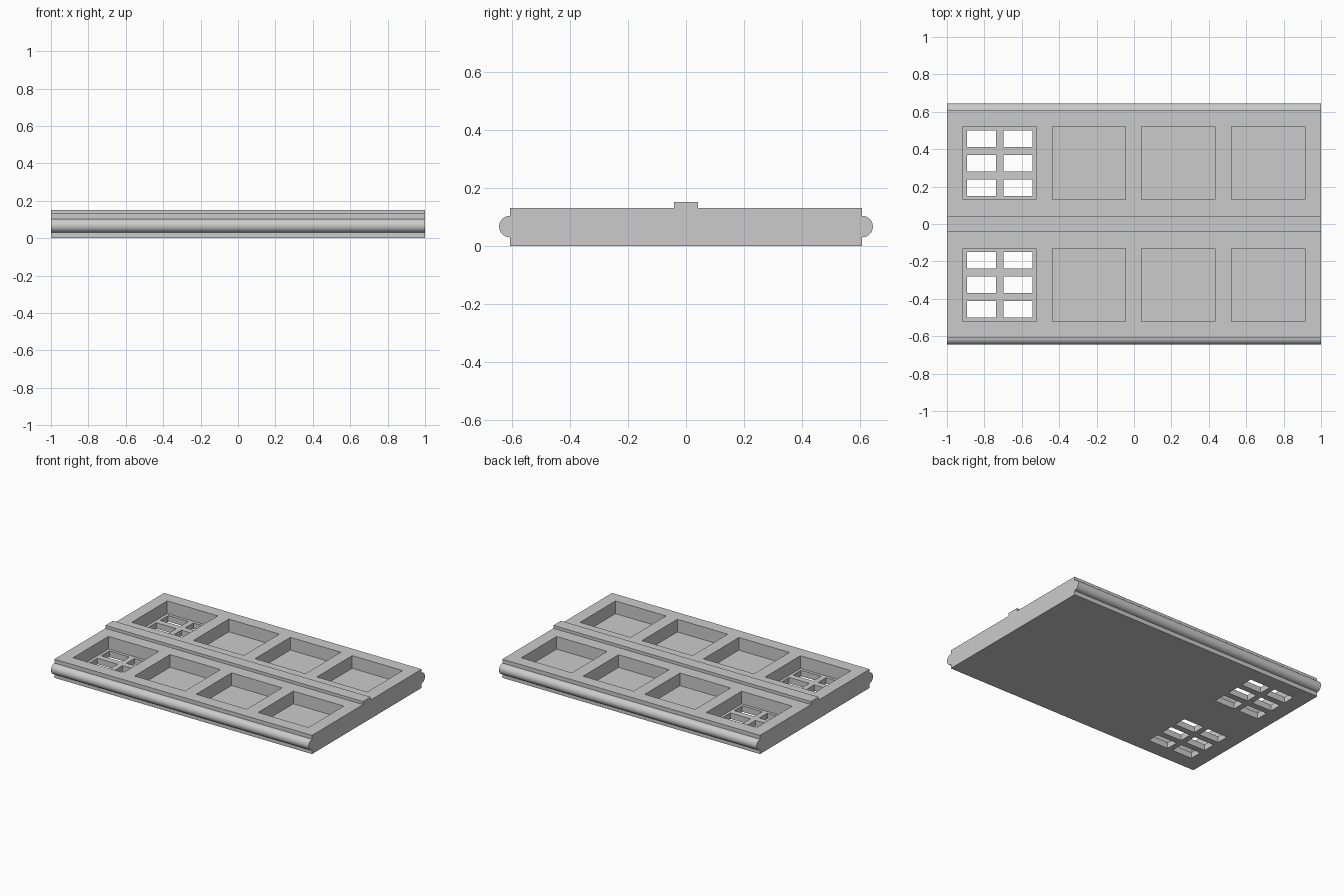
import bpy, bmesh, math
from mathutils import Matrix, Vector

cube = bpy.data.objects.get("Cube")
if cube:
    bpy.data.objects.remove(cube, do_unlink=True)

grey = bpy.data.materials.new("plain_grey")
grey.use_nodes = True
grey.diffuse_color = (0.6, 0.6, 0.6, 1)
grey.node_tree.nodes["Principled BSDF"].inputs["Base Color"].default_value = (0.6, 0.6, 0.6, 1)

HALF_Y, TOP, RIB_TOP, RIB_Y = 0.608, 0.131, 0.152, 0.042
ROLL_Z, ROLL_R, FLOOR = 0.067, 0.037, 0.042


def make_object(name, bm):
    bmesh.ops.recalc_face_normals(bm, faces=bm.faces)
    mesh = bpy.data.meshes.new(name)
    bm.to_mesh(mesh)
    bm.free()
    mesh.materials.append(grey)
    obj = bpy.data.objects.new(name, mesh)
    bpy.context.collection.objects.link(obj)
    return obj


def make_boxes(name, boxes):
    bm = bmesh.new()
    for low, high in boxes:
        low, high = Vector(low), Vector(high)
        matrix = Matrix.Translation((low + high) / 2) @ Matrix.Diagonal((high - low).to_4d())
        bmesh.ops.create_cube(bm, size=1, matrix=matrix)
    return make_object(name, bm)


# Panel: one cross-section with a half-round roll on each edge and a rib on top
half = [(HALF_Y, 0)]
for i in range(17):
    a = math.pi * (i / 16 - 0.5)
    half.append((HALF_Y + ROLL_R * math.cos(a), ROLL_Z + ROLL_R * math.sin(a)))
half += [(HALF_Y, TOP), (RIB_Y, TOP), (RIB_Y, RIB_TOP)]
profile = half + [(-y, z) for y, z in reversed(half)]
bm = bmesh.new()
end = bm.faces.new([bm.verts.new((-1, y, z)) for y, z in profile])
ext = bmesh.ops.extrude_face_region(bm, geom=[end])
bmesh.ops.translate(bm, vec=(2, 0, 0), verts=[v for v in ext["geom"] if isinstance(v, bmesh.types.BMVert)])
panel = make_object("coffered_panel", bm)

# Square recesses in two rows, and six openings through each left-end recess
recesses, openings = [], []
for side in (-1, 1):
    for x in (-0.719, -0.241, 0.237, 0.717):
        y = side * 0.326
        recesses.append(((x - 0.196, y - 0.196, FLOOR), (x + 0.196, y + 0.196, 0.3)))
    for x in (-0.815, -0.62):
        for y in (0.195, 0.326, 0.457):
            openings.append(((x - 0.078, side * y - 0.044, -0.1), (x + 0.078, side * y + 0.044, 0.1)))

cutters = [make_boxes("recess_cutter", recesses), make_boxes("opening_cutter", openings)]
for cutter in cutters:
    cutter.hide_render = True
    mod = panel.modifiers.new(cutter.name, "BOOLEAN")
    mod.object = cutter
    mod.operation = "DIFFERENCE"
    mod.solver = "EXACT"

# Bake the cuts, then remove the cutters
bpy.context.view_layer.update()
graph = bpy.context.evaluated_depsgraph_get()
baked = bpy.data.meshes.new_from_object(panel.evaluated_get(graph))
panel.modifiers.clear()
panel.data = baked
for cutter in cutters:
    bpy.data.objects.remove(cutter, do_unlink=True)

# Smooth rolls, crisp edges elsewhere
bpy.ops.object.select_all(action="DESELECT")
panel.select_set(True)
bpy.context.view_layer.objects.active = panel
bpy.ops.object.shade_smooth_by_angle(angle=math.radians(30))
